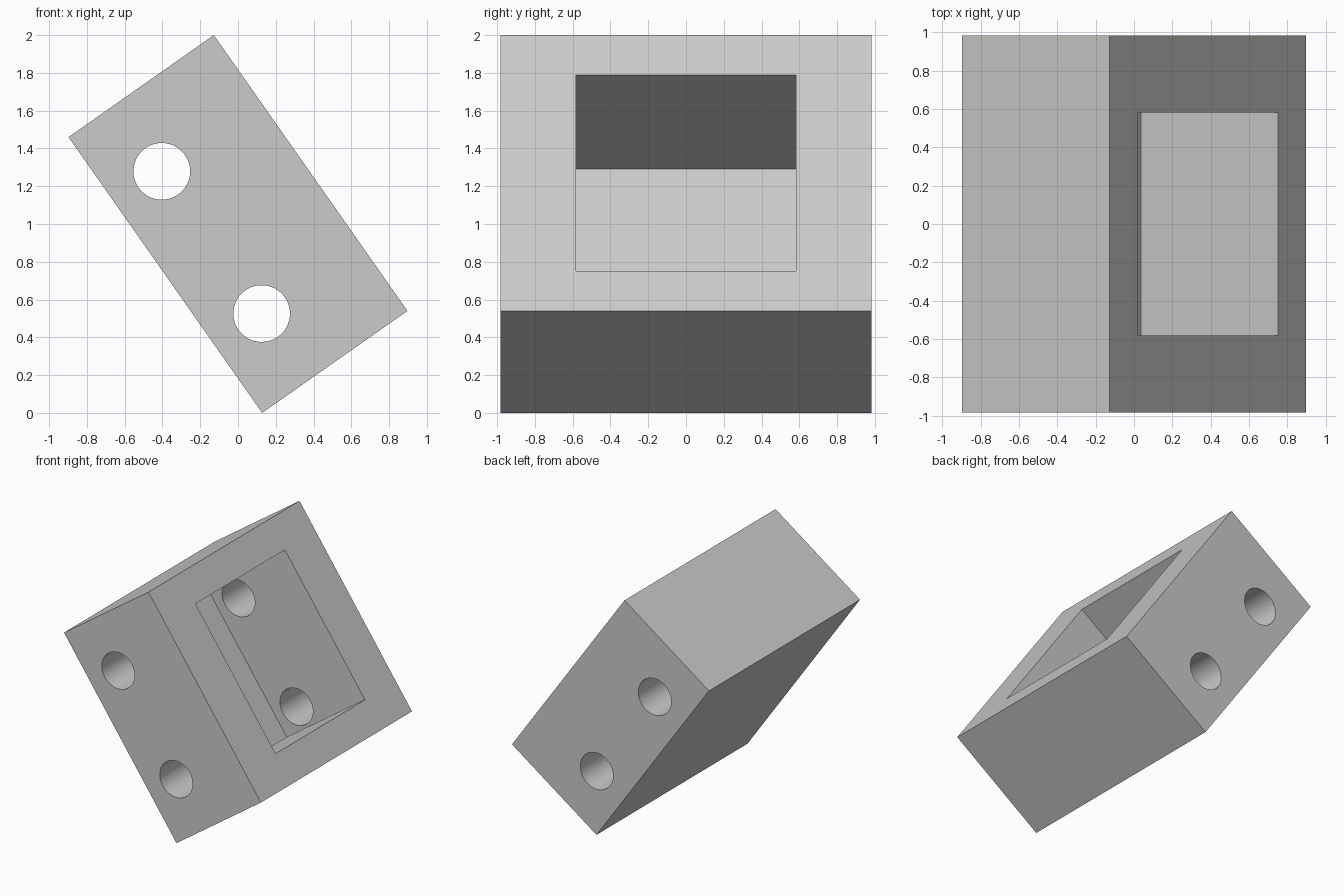
import bpy
import math

default_cube = bpy.data.objects.get("Cube")
if default_cube:
    bpy.data.objects.remove(default_cube, do_unlink=True)

# Block sizes: thickness (x), width (y), length (z) before tilting
THICK, WIDTH, LENGTH = 0.94, 1.966, 1.784
FLOOR = 0.07
TILT = math.radians(-35.07)

grey = bpy.data.materials.new("plain_grey")
grey.use_nodes = True
colour = (0.6, 0.6, 0.6, 1)
grey.diffuse_color = colour
grey.node_tree.nodes["Principled BSDF"].inputs["Base Color"].default_value = colour


def box(name, size, location=(0, 0, 0)):
    bpy.ops.mesh.primitive_cube_add(size=1, location=location)
    obj = bpy.context.object
    obj.name = name
    obj.scale = size
    bpy.ops.object.transform_apply(location=True, rotation=False, scale=True)
    obj.data.materials.append(grey)
    return obj


def cut(target, cutter):
    cutter.hide_render = True
    mod = target.modifiers.new("cut", "BOOLEAN")
    mod.operation = "DIFFERENCE"
    mod.solver = "EXACT"
    mod.object = cutter
    bpy.context.view_layer.objects.active = target
    bpy.ops.object.modifier_apply(modifier=mod.name)
    bpy.data.objects.remove(cutter, do_unlink=True)


# Solid block
block = box("hollow_block", (THICK, WIDTH, LENGTH))

# Deep rectangular pocket opening on one broad face
pocket_depth = THICK - FLOOR
cut(block, box("pocket_cutter", (pocket_depth + 0.2, 1.164, 1.27),
               (FLOOR / 2 + 0.1, 0, 0)))

# Two round holes through both side walls
for side in (-1, 1):
    bpy.ops.mesh.primitive_cylinder_add(
        vertices=64, radius=0.15, depth=WIDTH + 0.4,
        location=(-0.17, 0, side * 0.46), rotation=(math.pi / 2, 0, 0))
    hole = bpy.context.object
    hole.name = "hole_cutter"
    hole.data.materials.append(grey)
    cut(block, hole)

# Tilt the block onto its long lower edge
block.rotation_euler = (0, TILT, 0)
block.location.z = 1.0
bpy.ops.object.select_all(action="DESELECT")
block.select_set(True)
bpy.context.view_layer.objects.active = block
bpy.ops.object.transform_apply(location=True, rotation=True, scale=True)
bpy.ops.object.shade_smooth_by_angle(angle=math.radians(30))
